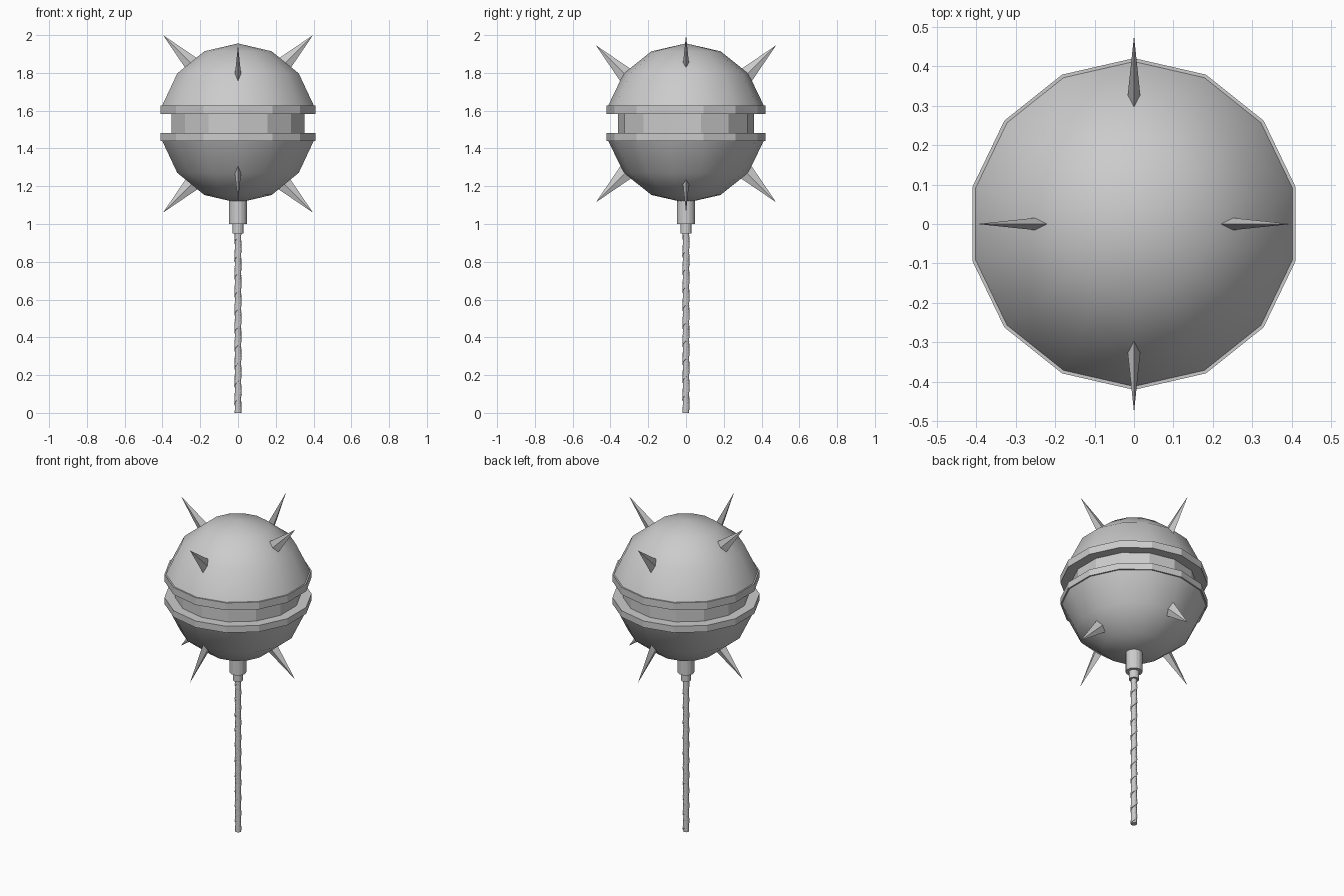
import bpy, bmesh, math
from mathutils import Vector

if "Cube" in bpy.data.objects:
    bpy.data.objects.remove(bpy.data.objects["Cube"])

SIDES = 14
R, CZ = 0.422, 1.534          # ball radius and centre height


def make_object(name, bm, smooth=False):
    bmesh.ops.remove_doubles(bm, verts=bm.verts, dist=1e-5)
    bmesh.ops.recalc_face_normals(bm, faces=bm.faces)
    mesh = bpy.data.meshes.new(name)
    bm.to_mesh(mesh)
    bm.free()
    mesh.polygons.foreach_set("use_smooth", [smooth] * len(mesh.polygons))
    ob = bpy.data.objects.new(name, mesh)
    bpy.context.collection.objects.link(ob)
    return ob


def skin_rings(name, rings, smooth=False, cap_start=True, cap_end=True):
    """Bridge a stack of closed point rings into one surface."""
    bm = bmesh.new()
    vs = [[bm.verts.new(p) for p in ring] for ring in rings]
    n = len(vs[0])
    for a, b in zip(vs, vs[1:]):
        for i in range(n):
            j = (i + 1) % n
            bm.faces.new((a[i], a[j], b[j], b[i]))
    if cap_start:
        bm.faces.new(vs[0])
    if cap_end:
        bm.faces.new(vs[-1])
    return make_object(name, bm, smooth)


def ring(r, z, n):
    return [(r * math.sin(2 * math.pi * i / n), r * math.cos(2 * math.pi * i / n), z)
            for i in range(n)]


def lathe(name, profile, n=SIDES, **kw):
    return skin_rings(name, [ring(r, z, n) for r, z in profile], **kw)


# ball: two smooth domes, each with a flat-sided rim
for label, s, rim_in in (("upper", 1, 1.582), ("lower", -1, 1.481)):
    step = math.pi / 7
    dome = [(R * math.sin(k * step), CZ + s * R * math.cos(k * step)) for k in range(4)]
    dome[0] = (0, dome[0][1])
    lathe(label + "_dome", dome, smooth=True, cap_start=False, cap_end=False)
    lathe(label + "_rim", [(0.30, rim_in), (0.42, rim_in), (0.42, dome[3][1]), (0.411, dome[3][1])],
          cap_start=False, cap_end=False)

# recessed core between the rims
lathe("core_band", [(0.36, 1.47), (0.36, 1.60)])

# flattened four-sided spikes: tip, axis and outline per position
L, WIDE, THIN = 0.24, 0.046, 0.018
for axis, reach, rise, drop in (("x", 0.397, 2.0, 1.06), ("y", 0.477, 1.946, 1.115)):
    for side in (-1, 1):
        out = Vector((side, 0, 0)) if axis == "x" else Vector((0, side, 0))
        across = Vector((0, 0, 1)).cross(out)
        for up, z in ((1, rise), (-1, drop)):
            direction = (out + Vector((0, 0, up))).normalized()
            width = direction.cross(across).normalized()
            tip = out * reach + Vector((0, 0, z))
            base = tip - direction * L
            bm = bmesh.new()
            t = bm.verts.new(tip)
            b = [bm.verts.new(base + d) for d in
                 (width * WIDE, across * THIN, -width * WIDE, -across * THIN)]
            for i in range(4):
                bm.faces.new((b[i], b[(i + 1) % 4], t))
            bm.faces.new(b)
            make_object("spike_%s_%s_%s" % (axis, "pos" if side > 0 else "neg",
                                            "upper" if up > 0 else "lower"), bm)

# stepped collar below the ball
lathe("collar", [(0.029, 0.95), (0.029, 1.0), (0.048, 1.0), (0.048, 1.13)], n=16)

# handle: stepped cross-section twisted into a spiral wrap
PITCH, TOP, STEPS, N = 0.095, 0.96, 120, 12
rings = []
for k in range(STEPS + 1):
    z = TOP * k / STEPS
    turn = 2 * math.pi * z / PITCH
    pts = []
    for i in range(N):
        f = i / (N - 1)
        a = turn + 2 * math.pi * f * 0.995
        r = 0.0165 + 0.0035 * f
        pts.append((r * math.cos(a), r * math.sin(a), z))
    rings.append(pts)
skin_rings("handle", rings)
